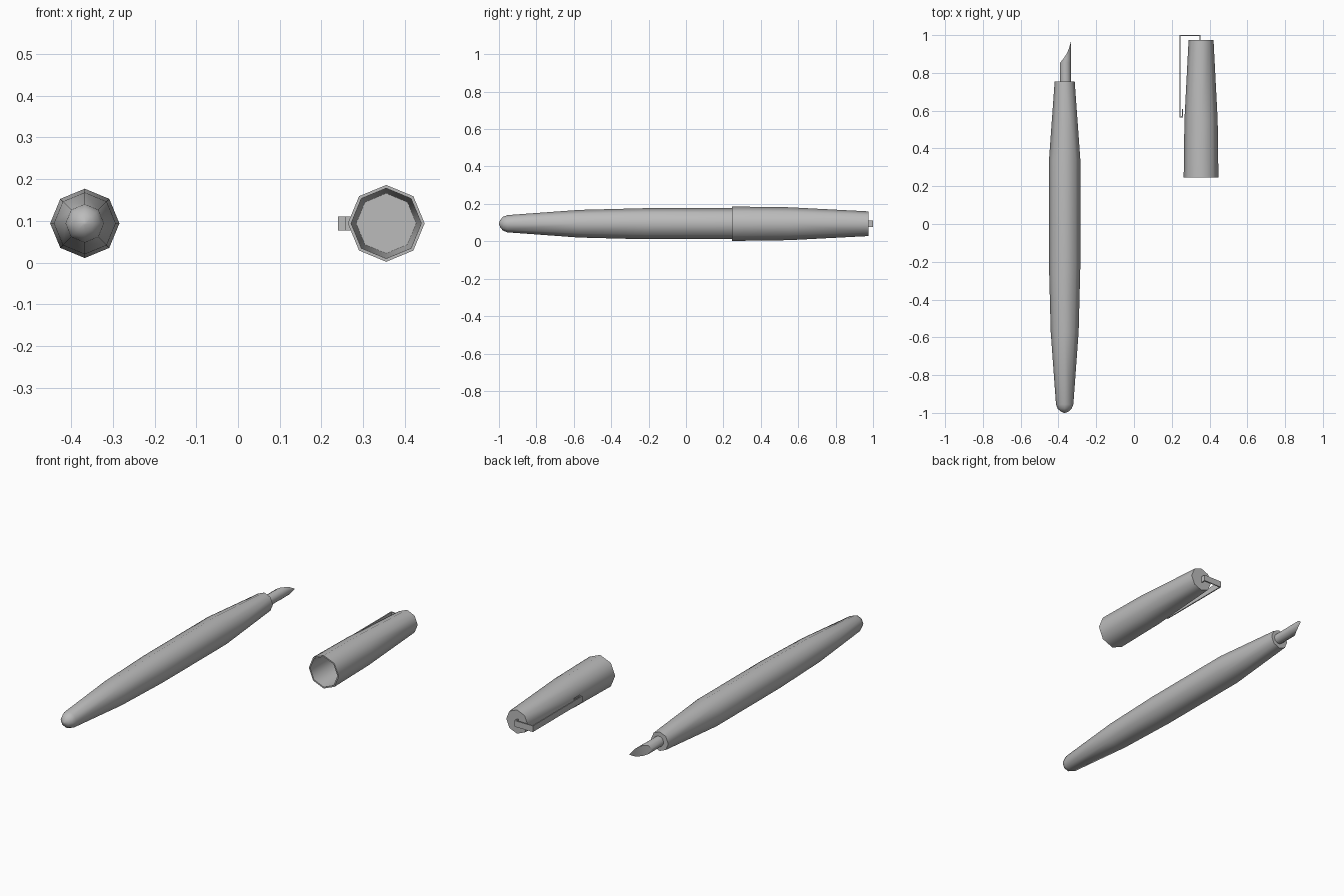
import bpy, bmesh, math
from mathutils import Vector

cube = bpy.data.objects.get("Cube")
if cube:
    bpy.data.objects.remove(cube, do_unlink=True)

grey = bpy.data.materials.new("plain_grey")
grey.use_nodes = True
colour = (0.5, 0.5, 0.5, 1)
grey.diffuse_color = colour
grey.node_tree.nodes["Principled BSDF"].inputs["Base Color"].default_value = colour

SIDES = 8
AXIS_Z = 0.094
PEN_X, CAP_X = -0.367, 0.355


def finish(name, bm, smooth=True):
    """Turn a bmesh into a named, coloured object."""
    bmesh.ops.recalc_face_normals(bm, faces=bm.faces)
    mesh = bpy.data.meshes.new(name)
    bm.to_mesh(mesh)
    bm.free()
    obj = bpy.data.objects.new(name, mesh)
    bpy.context.collection.objects.link(obj)
    mesh.materials.append(grey)
    if smooth:
        bpy.ops.object.select_all(action='DESELECT')
        obj.select_set(True)
        bpy.context.view_layer.objects.active = obj
        bpy.ops.object.shade_smooth_by_angle(angle=math.radians(50))
    return obj


def loft(name, rings):
    """Bridge equal-sized rings of points and close both ends."""
    bm = bmesh.new()
    loops = [[bm.verts.new(p) for p in ring] for ring in rings]
    for a, b in zip(loops, loops[1:]):
        for i in range(len(a)):
            j = (i + 1) % len(a)
            bm.faces.new((a[i], a[j], b[j], b[i]))
    bm.faces.new(loops[0])
    bm.faces.new(loops[-1])
    bmesh.ops.remove_doubles(bm, verts=bm.verts, dist=0.0002)
    return finish(name, bm)


def ring(x, y, r):
    angles = [math.tau * i / SIDES for i in range(SIDES)]
    return [Vector((x + r * math.cos(a), y, AXIS_Z + r * math.sin(a))) for a in angles]


# Pen barrel with rounded tail
barrel = [(-1.0, 0.004), (-0.992, 0.022), (-0.978, 0.037), (-0.955, 0.046),
          (-0.57, 0.074), (-0.22, 0.083), (0.34, 0.083), (0.755, 0.053)]
loft("pen_barrel", [ring(PEN_X, y, r) for y, r in barrel])

# Nib: round stem cut by a curve that leaves a point on the +x side
NIB_X, NIB_R = -0.362, 0.029
nib_cuts = [(0.74, -1), (0.855, -1), (0.87, -0.6), (0.89, -0.1),
            (0.91, 0.3), (0.935, 0.65), (0.97, 0.998)]
nib_rings = []
for y, cut in nib_cuts:
    half = math.acos(cut) * 0.97
    arc = [half * (i / 5 - 1) for i in range(11)]
    nib_rings.append([Vector((NIB_X + NIB_R * math.cos(a), y, AXIS_Z + NIB_R * math.sin(a)))
                      for a in arc])
loft("nib", nib_rings)

# Hollow cap: outside wall, rim, inside wall and inner floor
cap = [(0.975, 0.066), (0.55, 0.088), (0.245, 0.092),
       (0.245, 0.084), (0.5, 0.08), (0.75, 0.072)]
loft("cap", [ring(CAP_X, y, r) for y, r in cap])

# Pocket clip: a bent flat strip
clip_path = [(0.35, 0.97), (0.35, 0.997), (0.243, 0.997), (0.243, 0.568),
             (0.256, 0.568), (0.256, 0.61)]
bm = bmesh.new()
pairs = [[bm.verts.new((x, y, AXIS_Z + s * 0.017)) for s in (-1, 1)] for x, y in clip_path]
for (a, b), (c, d) in zip(pairs, pairs[1:]):
    bm.faces.new((a, b, d, c))
clip = finish("pocket_clip", bm, smooth=False)
solid = clip.modifiers.new("thickness", 'SOLIDIFY')
solid.thickness = 0.006
solid.offset = 0
solid.use_even_offset = True
